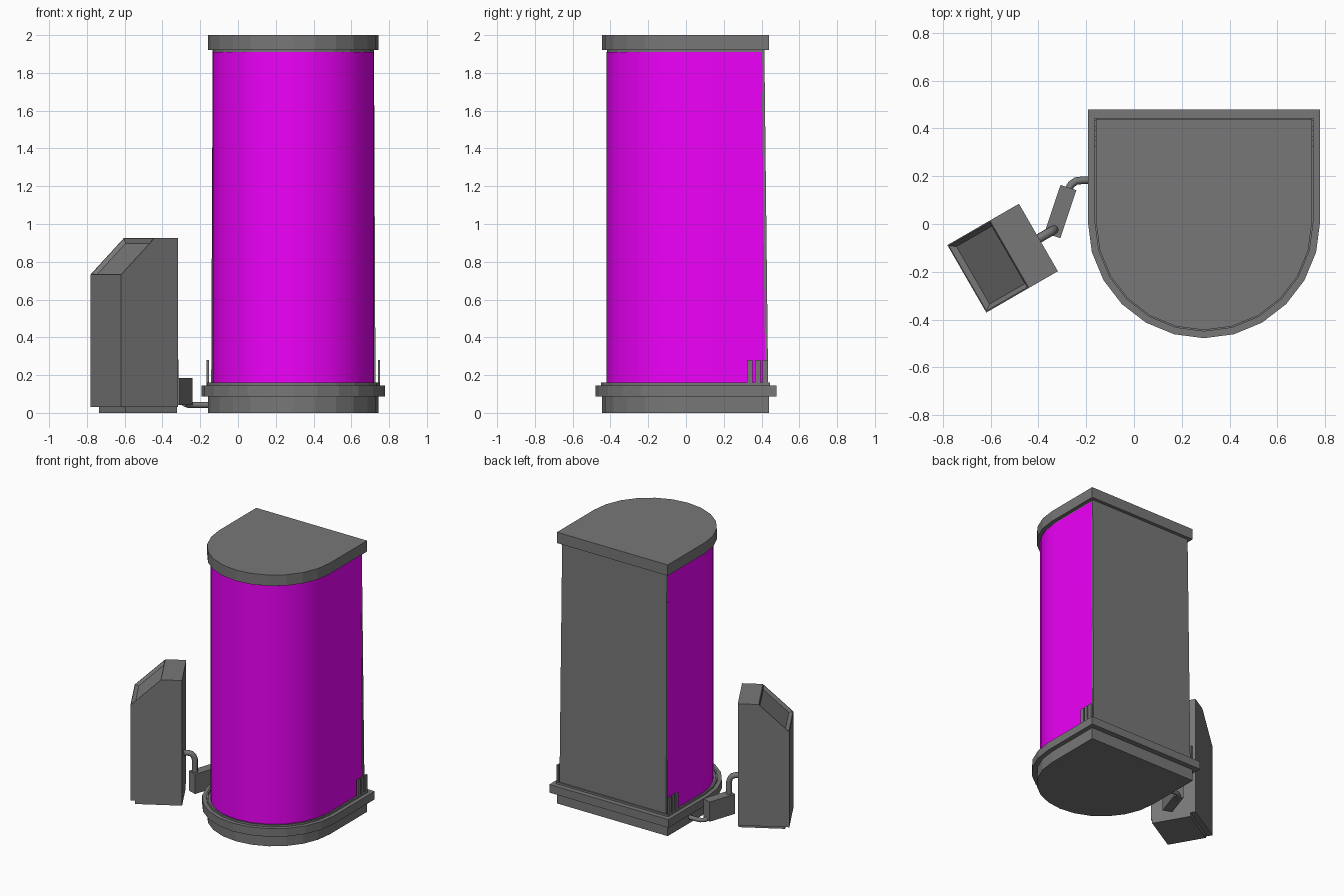
import bpy, bmesh
from math import sin, cos, pi, radians
from mathutils import Matrix

if "Cube" in bpy.data.objects:
    bpy.data.objects.remove(bpy.data.objects["Cube"])

CX, CY = 0.293, 0.008


def material(name, rgb):
    m = bpy.data.materials.new(name)
    m.diffuse_color = (*rgb, 1)
    m.use_nodes = True
    m.node_tree.nodes["Principled BSDF"].inputs["Base Color"].default_value = m.diffuse_color
    return m


GREY = material("dark_grey", (0.186, 0.186, 0.186))
MAGENTA = material("magenta", (0.86, 0.0, 0.96))


def make(name, verts, faces, mat=GREY):
    me = bpy.data.meshes.new(name)
    me.from_pydata(verts, [], faces)
    me.materials.append(mat)
    bm = bmesh.new()
    bm.from_mesh(me)
    bmesh.ops.recalc_face_normals(bm, faces=bm.faces)
    bm.to_mesh(me)
    bm.free()
    ob = bpy.data.objects.new(name, me)
    bpy.context.collection.objects.link(ob)
    return ob


def prism(name, bottom, top, mat=GREY):
    """Solid joining two matching loops of 3D points."""
    n = len(bottom)
    sides = [(i, (i + 1) % n, n + (i + 1) % n, n + i) for i in range(n)]
    return make(name, bottom + top, sides + [tuple(range(n)), tuple(range(n, 2 * n))], mat)


def d_outline(r, back, z, n=12):
    """D shape: flat at the back, half round at the front."""
    arc = [(CX - r * cos(pi * i / n), CY - r * sin(pi * i / n), z) for i in range(n + 1)]
    return [(CX - r, back, z)] + arc + [(CX + r, back, z)]


def d_slab(name, r, back, z0, z1):
    return prism(name, d_outline(r, back, z0), d_outline(r, back, z1))


def box(name, size, loc, angle=0):
    x, y, z = (s / 2 for s in size)
    ring = [(-x, -y), (x, -y), (x, y), (-x, y)]
    ob = prism(name, [(a, b, -z) for a, b in ring], [(a, b, z) for a, b in ring])
    ob.data.transform(Matrix.Translation(loc) @ Matrix.Rotation(radians(angle), 4, 'Z'))
    return ob


def smooth(ob):
    bpy.ops.object.select_all(action='DESELECT')
    ob.select_set(True)
    bpy.context.view_layer.objects.active = ob
    bpy.ops.object.shade_smooth_by_angle(angle=radians(35))


def tube(name, pts, r):
    cu = bpy.data.curves.new(name, 'CURVE')
    cu.dimensions = '3D'
    cu.bevel_depth, cu.bevel_resolution, cu.use_fill_caps = r, 2, True
    cu.materials.append(GREY)
    sp = cu.splines.new('POLY')
    sp.points.add(len(pts) - 1)
    for p, co in zip(sp.points, pts):
        p.co = (*co, 1)
    ob = bpy.data.objects.new(name, cu)
    bpy.context.collection.objects.link(ob)


# Base, flange and cap of the tower
d_slab("tower_base", 0.452, 0.44, 0, 0.086)
d_slab("base_flange", 0.486, 0.48, 0.086, 0.146)
d_slab("tower_cap", 0.452, 0.44, 1.92, 2.0)
d_slab("cap_neck", 0.425, 0.4, 1.90, 1.92)

# Raised thin rim on the flange
outer, inner = [d_outline(r, b, 0.146) for r, b in ((0.458, 0.444), (0.446, 0.434))]
n = len(outer)
rim_verts = [(x, y, z) for z in (0.14, 0.16) for loop in (outer, inner) for x, y, _ in loop]
rim_faces = []
for i in range(n):
    j = (i + 1) % n
    for a, b in ((0, 2), (2, 3), (3, 1), (1, 0)):
        rim_faces.append((a * n + i, a * n + j, b * n + j, b * n + i))
make("base_rim", rim_verts, rim_faces)

# Coloured body, its back leaning forward a little
body = prism("coloured_body", d_outline(0.428, 0.424, 0.146, 24),
             d_outline(0.428, 0.403, 1.91, 24), MAGENTA)
smooth(body)


# Back panel, slightly wider and deeper at the foot
def panel_loop(half, y0, y1, z):
    return [(CX - half, y0, z), (CX + half, y0, z), (CX + half, y1, z), (CX - half, y1, z)]


prism("back_panel", panel_loop(0.435, 0.42, 0.435, 0.146), panel_loop(0.427, 0.4, 0.415, 1.92))

# Small upright fins on both sides
for side in (-1, 1):
    for k in range(3):
        box("side_fin", (0.012, 0.029, 0.14), (CX + side * 0.453, 0.338 + k * 0.041, 0.21))

# Kiosk with a sloped, recessed front
place = Matrix.Translation((-0.55, -0.143, 0)) @ Matrix.Rotation(radians(30), 4, 'Z')
profile = [(-0.173, 0.03), (0.173, 0.03), (0.173, 0.927), (0.033, 0.927), (-0.173, 0.732)]
kiosk = prism("kiosk", [(u, -0.163, z) for u, z in profile], [(u, 0.163, z) for u, z in profile])
bm = bmesh.new()
bm.from_mesh(kiosk.data)
slope = [f for f in bm.faces if f.normal.z > 0.3 and f.normal.x < -0.3]
bmesh.ops.inset_region(bm, faces=slope, thickness=0.008)
shift = slope[0].normal.copy() * -0.018
bmesh.ops.inset_region(bm, faces=slope, thickness=0.026)
bmesh.ops.translate(bm, verts=slope[0].verts, vec=shift)
bm.to_mesh(kiosk.data)
bm.free()
kiosk.data.transform(place)
plinth = box("kiosk_plinth", (0.315, 0.28, 0.04), (0.0155, -0.014, 0.02))
plinth.data.transform(place)

# Junction box and the two connecting pipes
box("junction_box", (0.07, 0.212, 0.145), (-0.308, 0.052, 0.113), -18.5)
tube("tower_pipe", [(-0.15, 0.183, 0.042), (-0.215, 0.183, 0.042), (-0.243, 0.18, 0.042),
                    (-0.263, 0.165, 0.042), (-0.275, 0.145, 0.046), (-0.285, 0.11, 0.05)], 0.016)
elbow = [(0, 0.17), (0, 0.275), (-0.008, 0.300), (-0.023, 0.316), (-0.045, 0.322), (-0.12, 0.322)]
tube("kiosk_pipe", [(-0.335 + d * 0.866, -0.024 + d * 0.5, z) for d, z in elbow], 0.02)
